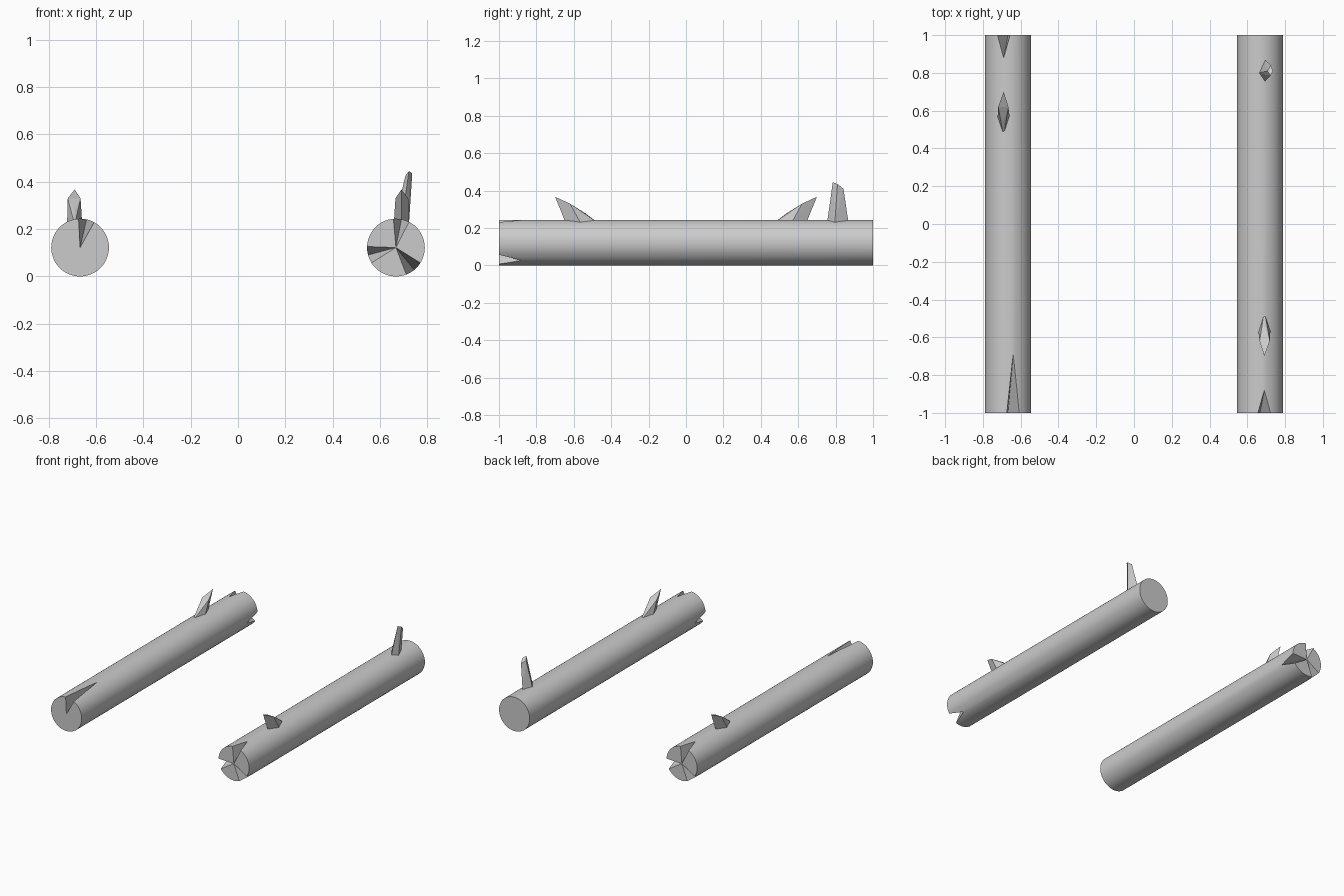
import bpy, bmesh
from math import pi, sin, cos, radians
from mathutils import Vector, Matrix

if "Cube" in bpy.data.objects:
    bpy.data.objects.remove(bpy.data.objects["Cube"])

R = 0.122          # log radius
TURN = Matrix.Rotation(pi, 4, 'Z')


def hull(name, pts):
    """Convex solid around a few points."""
    bm = bmesh.new()
    for p in pts:
        bm.verts.new(p)
    bmesh.ops.convex_hull(bm, input=bm.verts)
    bmesh.ops.recalc_face_normals(bm, faces=bm.faces)
    me = bpy.data.meshes.new(name)
    bm.to_mesh(me)
    bm.free()
    ob = bpy.data.objects.new(name, me)
    bpy.context.collection.objects.link(ob)
    return ob


def make_log(name, x):
    bpy.ops.mesh.primitive_cylinder_add(vertices=48, radius=R, depth=2,
                                        location=(x, 0, R), rotation=(pi / 2, 0, 0))
    ob = bpy.context.object
    ob.name = name
    bpy.ops.object.transform_apply(location=True, rotation=True, scale=True)
    return ob


def cut_split(log, x, a0, a1, depth, turned=False):
    """Wedge split in the y=-1 end, from the core out to the bark."""
    c = Vector((x, -1, R))
    k = 1.6

    def rim(a, d):
        return c + k * Vector((R * cos(radians(a)), d, R * sin(radians(a))))
    flat = [c, rim(a0, 0), rim(a1, 0)]
    out = Vector((0, -0.1, 0))
    cutter = hull("split_cutter", flat + [p + out for p in flat] + [rim((a0 + a1) / 2, depth)])
    if turned:
        cutter.data.transform(TURN)
    cutter.hide_render = True
    mod = log.modifiers.new("split", 'BOOLEAN')
    mod.operation = 'DIFFERENCE'
    mod.solver = 'EXACT'
    mod.object = cutter
    bpy.context.view_layer.objects.active = log
    bpy.ops.object.modifier_apply(modifier=mod.name)
    bpy.data.objects.remove(cutter)


def smooth(ob):
    bpy.ops.object.select_all(action='DESELECT')
    ob.select_set(True)
    bpy.context.view_layer.objects.active = ob
    bpy.ops.object.shade_smooth_by_angle(angle=radians(30))


X = 0.667
right_log = make_log("right_log", X)
left_log = make_log("left_log", -X)

# Three splits in one end of each log
for a0, a1 in ((63, 95), (-69, -32), (178, 212)):
    cut_split(right_log, X, a0, a1, 0.12)
    cut_split(left_log, X, a0, a1, 0.12, turned=True)
# Long crack in the other end of the left log
cut_split(left_log, -X, 61, 93, 0.31)
smooth(right_log)
smooth(left_log)

# Leaning branch stub with a slanted tip, one on each log
stub = [(0.69, -0.64, 0.22), (0.722, -0.56, 0.22), (0.69, -0.46, 0.22), (0.658, -0.56, 0.22),
        (0.69, -0.70, 0.367), (0.719, -0.62, 0.33), (0.69, -0.54, 0.28), (0.665, -0.62, 0.33)]
hull("right_branch_stub", stub)
hull("left_branch_stub", stub).data.transform(TURN)

# Tall branch stub near the back of the right log
hull("tall_branch_stub",
     [(0.69, 0.753, 0.22), (0.722, 0.795, 0.22), (0.692, 0.87, 0.22), (0.658, 0.80, 0.22),
      (0.722, 0.785, 0.445), (0.736, 0.81, 0.435), (0.725, 0.842, 0.41), (0.707, 0.81, 0.425)])
